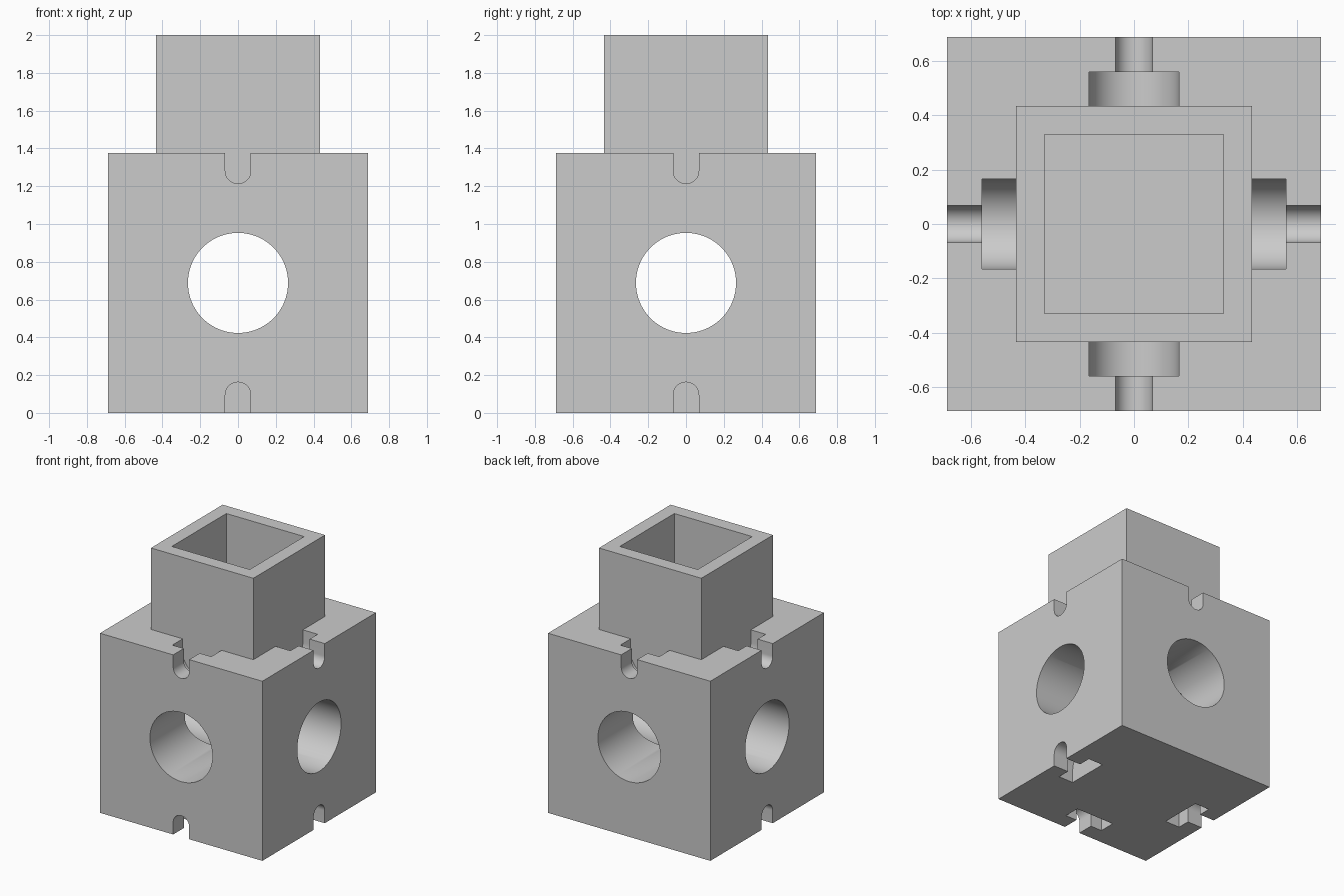
import bpy, bmesh, math
from mathutils import Matrix, Vector

default = bpy.data.objects.get("Cube")
if default:
    bpy.data.objects.remove(default)

HALF = 0.688          # half width of the block
SIZE = 2 * HALF
POST, POCKET = 0.434, 0.33
HEAD_END = 0.56       # where the wide slot narrows
AXIS = 1.281          # height of the slot's round centre

grey = bpy.data.materials.new("plain grey")
grey.use_nodes = True
color = (0.6, 0.6, 0.6, 1)
grey.diffuse_color = color
grey.node_tree.nodes["Principled BSDF"].inputs["Base Color"].default_value = color


def make_object(name, bm):
    bmesh.ops.recalc_face_normals(bm, faces=bm.faces)
    mesh = bpy.data.meshes.new(name)
    bm.to_mesh(mesh)
    bm.free()
    mesh.materials.append(grey)
    obj = bpy.data.objects.new(name, mesh)
    bpy.context.collection.objects.link(obj)
    return obj


def prism(name, profile, start, end, turn=0, flip=False):
    """Push an (x, z) profile along y, then turn it about z or mirror it in height."""
    bm = bmesh.new()
    face = bm.faces.new([bm.verts.new((x, start, z)) for x, z in profile])
    moved = bmesh.ops.extrude_face_region(bm, geom=[face])["geom"]
    verts = [v for v in moved if isinstance(v, bmesh.types.BMVert)]
    bmesh.ops.translate(bm, verts=verts, vec=(0, end - start, 0))
    if flip:
        for v in bm.verts:
            v.co.z = SIZE - v.co.z
    bm.transform(Matrix.Rotation(turn, 4, "Z"))
    return make_object(name, bm)


def arc(radius, height, first, last, steps):
    angles = [first + (last - first) * i / steps for i in range(steps + 1)]
    return [(radius * math.cos(a), height + radius * math.sin(a)) for a in angles]


def cut(target, cutter):
    mod = target.modifiers.new("cut", "BOOLEAN")
    mod.operation = "DIFFERENCE"
    mod.solver = "EXACT"
    mod.object = cutter
    bpy.context.view_layer.objects.active = target
    bpy.ops.object.modifier_apply(modifier=mod.name)
    bpy.data.objects.remove(cutter)


# Cube block
bm = bmesh.new()
bmesh.ops.create_cube(bm, size=SIZE, matrix=Matrix.Translation((0, 0, HALF)))
block = make_object("block", bm)

# Crossing round bores
bore = arc(0.265, HALF, 0, math.tau, 96)[:-1]
for turn in (0, math.pi / 2):
    cut(block, prism("bore_cutter", bore, -1, 1, turn))

# Stepped bolt slots on all four sides, top and bottom
for quarter in range(4):
    for flip in (False, True):
        for radius, start, end in ((0.165, POST, HEAD_END), (0.0675, HEAD_END - 0.05, 1)):
            profile = arc(radius, AXIS, math.pi, math.tau, 32)
            profile += [(radius, SIZE + 0.1), (-radius, SIZE + 0.1)]
            cut(block, prism("slot_cutter", profile, start, end, quarter * math.pi / 2, flip))

# Square socket: hollow tube standing on the block
bm = bmesh.new()
rings = []
for half, z in ((POST, SIZE), (POST, 2), (POCKET, 2), (POCKET, SIZE)):
    corners = ((-1, -1), (1, -1), (1, 1), (-1, 1))
    rings.append([bm.verts.new((half * x, half * y, z)) for x, y in corners])
for low, high in zip(rings, rings[1:] + rings[:1]):
    for i in range(4):
        j = (i + 1) % 4
        bm.faces.new((low[i], low[j], high[j], high[i]))
socket = make_object("square_socket", bm)

# Smooth bores and slot floors, crisp corners
bpy.ops.object.select_all(action="DESELECT")
block.select_set(True)
bpy.context.view_layer.objects.active = block
bpy.ops.object.shade_smooth_by_angle(angle=math.radians(30))
